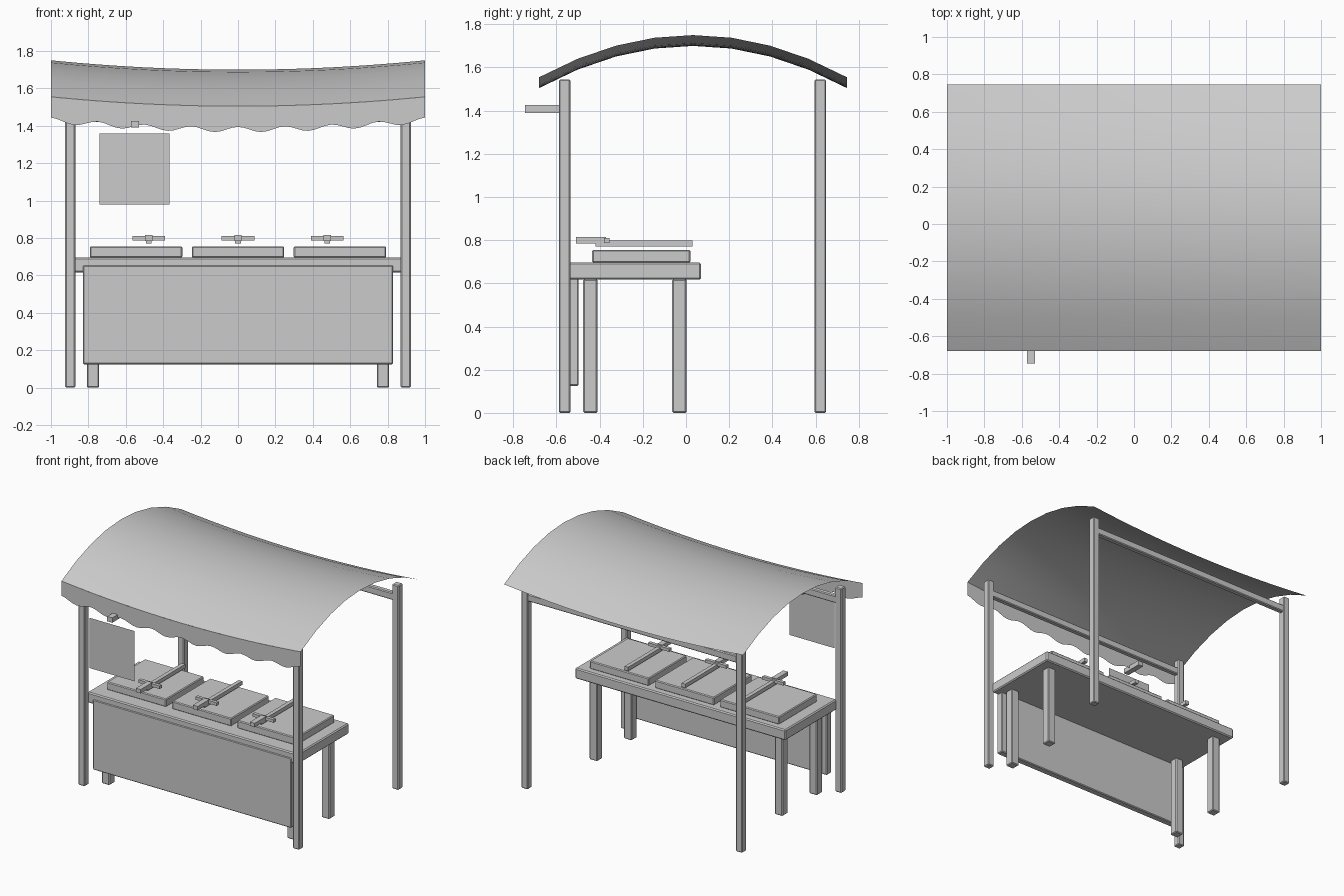
import bpy, bmesh, math

if "Cube" in bpy.data.objects:
    bpy.data.objects.remove(bpy.data.objects["Cube"])

grey = bpy.data.materials.new("plain grey")
grey.use_nodes = True
TONE = (0.6, 0.6, 0.6, 1)
grey.diffuse_color = TONE
grey.node_tree.nodes["Principled BSDF"].inputs["Base Color"].default_value = TONE


def finish(name, bm, smooth=False):
    mesh = bpy.data.meshes.new(name)
    bm.to_mesh(mesh)
    bm.free()
    mesh.materials.append(grey)
    for poly in mesh.polygons:
        poly.use_smooth = smooth
    obj = bpy.data.objects.new(name, mesh)
    bpy.context.collection.objects.link(obj)
    return obj


def box(name, x, y, z, bevel=0.006):
    """Box from (min, max) ranges, with chamfered edges."""
    bm = bmesh.new()
    bmesh.ops.create_cube(bm, size=1)
    for v in bm.verts:
        v.co = [r[0] + (c + 0.5) * (r[1] - r[0]) for c, r in zip(v.co, (x, y, z))]
    if bevel:
        bmesh.ops.bevel(bm, geom=bm.edges[:], offset=bevel, segments=1,
                        profile=0.5, affect='EDGES')
    return finish(name, bm)


def around(c, half):
    return (c - half, c + half)


def sheet(name, rows, cols, point):
    """Smooth open surface sampled from point(u, v) with u, v in 0..1."""
    bm = bmesh.new()
    grid = [[bm.verts.new(point(i / cols, j / rows)) for i in range(cols + 1)]
            for j in range(rows + 1)]
    for a, b in zip(grid, grid[1:]):
        for i in range(cols):
            bm.faces.new((a[i], a[i + 1], b[i + 1], b[i]))
    return finish(name, bm, True)


# Canopy: arched front to back, sagging in the middle
FRONT, BACK = -0.68, 0.745


def canopy_point(u, v):
    x, t = 2 * u - 1, 2 * v - 1
    return (x, FRONT + v * (BACK - FRONT), 1.70 + 0.05 * x * x - 0.195 * t * t)


def valance_point(u, v):
    x, y, z = canopy_point(u, 0)
    drop = 0.125 - 0.014 * math.cos(8 * math.pi * x)
    return (x, y, z - (1 - v) * drop)


sheet("canopy", 8, 16, canopy_point)
sheet("canopy_valance", 1, 64, valance_point)

# Canopy posts and cross beams
for end, y in (("front", -0.562), ("back", 0.622)):
    for side, s in (("left", 1), ("right", -1)):
        box(f"{end}_{side}_post", around(s * 0.897, 0.027), around(y, 0.027), (0, 1.545))
    box(f"{end}_beam", (-0.88, 0.88), around(y, 0.02), (1.42, 1.475))

# Table with legs and front panel
box("table_top", (-0.88, 0.88), (-0.545, 0.07), (0.617, 0.697), 0.008)
for end, y in (("front", -0.443), ("back", -0.031)):
    for side, s in (("left", 1), ("right", -1)):
        box(f"table_{end}_{side}_leg", around(s * 0.775, 0.033), around(y, 0.033), (0, 0.62))
box("front_panel", (-0.83, 0.83), (-0.55, -0.497), (0.125, 0.655))

# Display trays, each with a sword above it
for i, label in enumerate(("right", "middle", "left")):
    x = (i - 1) * 0.545
    box(f"{label}_tray", around(x, 0.247), (-0.435, 0.02), (0.695, 0.755))
    x = (i - 1) * 0.477
    box(f"{label}_blade", around(x, 0.015), (-0.42, 0.03), (0.77, 0.799), 0)
    box(f"{label}_guard", around(x, 0.088), (-0.38, -0.355), (0.787, 0.81), 0)
    box(f"{label}_handle", around(x, 0.02), (-0.51, -0.37), (0.785, 0.815), 0)

# Hanging sign and its bracket
box("sign_bracket", around(-0.551, 0.021), (-0.745, -0.58), (1.39, 1.427), 0)
sheet("sign_board", 1, 1, lambda u, v: (-0.74 + 0.375 * u, -0.715, 0.98 + 0.38 * v))
